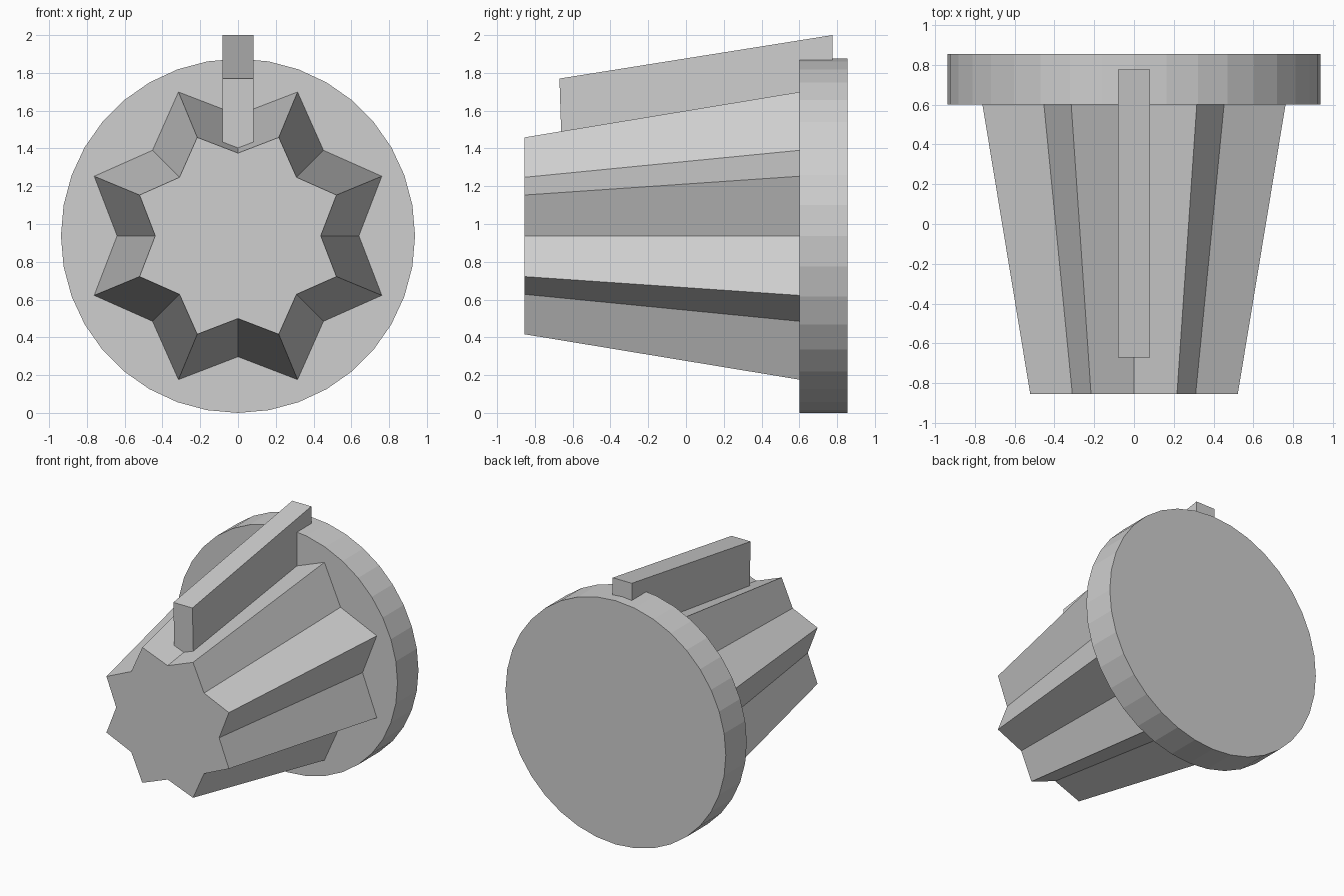
import bpy
import bmesh
from math import cos, sin, pi

cube = bpy.data.objects.get("Cube")
if cube:
    bpy.data.objects.remove(cube, do_unlink=True)

AXIS_Z = 0.9375
FRONT, FLANGE, BACK = -0.855, 0.6, 0.855

grey = bpy.data.materials.new("light_grey")
grey.use_nodes = True
colour = (0.62, 0.62, 0.62, 1)
grey.diffuse_color = colour
grey.node_tree.nodes["Principled BSDF"].inputs["Base Color"].default_value = colour


def ring(y, radii, count):
    """Points around the y axis, cycling through the given radii."""
    pts = []
    for i in range(count):
        r, a = radii[i % len(radii)], 2 * pi * i / count
        pts.append((r * cos(a), y, AXIS_Z + r * sin(a)))
    return pts


def loft(name, start, end):
    """Closed solid between two matching outlines."""
    bm = bmesh.new()
    a = [bm.verts.new(p) for p in start]
    b = [bm.verts.new(p) for p in end]
    n = len(a)
    bm.faces.new(a)
    bm.faces.new(b[::-1])
    for i in range(n):
        j = (i + 1) % n
        bm.faces.new((a[j], a[i], b[i], b[j]))
    bmesh.ops.recalc_face_normals(bm, faces=bm.faces)
    mesh = bpy.data.meshes.new(name)
    bm.to_mesh(mesh)
    bm.free()
    mesh.materials.append(grey)
    obj = bpy.data.objects.new(name, mesh)
    bpy.context.collection.objects.link(obj)
    return obj


# Round end flange
loft("round_flange", ring(FLANGE, [AXIS_Z], 36), ring(BACK, [AXIS_Z], 36))

# Tapered eight-pointed fluted body, valleys and ridges alternating
loft("fluted_body", ring(FRONT, [0.438, 0.564], 16), ring(FLANGE, [0.64, 0.824], 16))

# Sloping key along the top valley, running into the flange
key_profile = [(-0.67, 1.77), (0.775, 2.0), (0.775, 1.45), (-0.655, 1.3)]
loft("top_key", [(-0.081, y, z) for y, z in key_profile],
     [(0.081, y, z) for y, z in key_profile])
